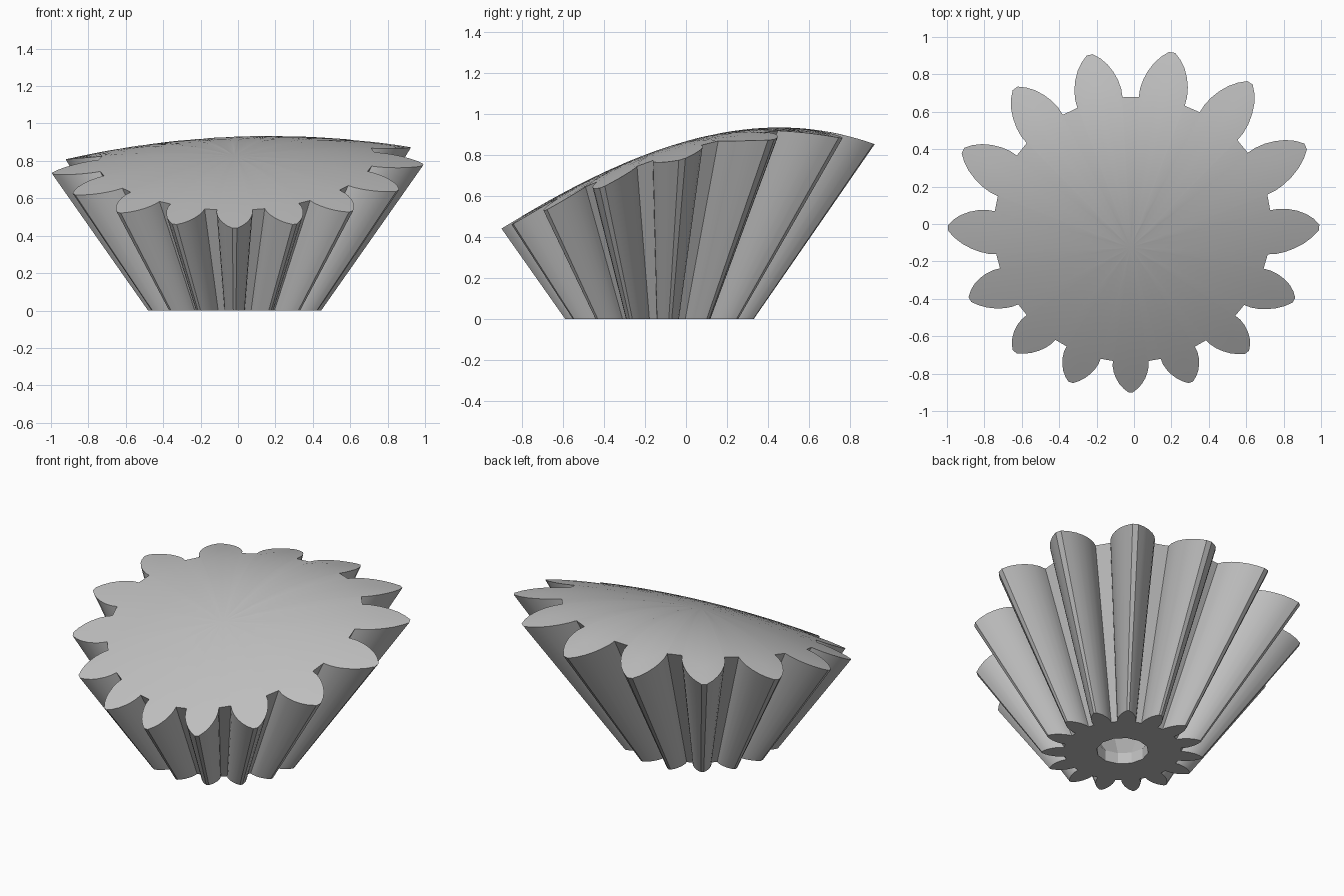
import bpy, bmesh, math

if "Cube" in bpy.data.objects:
    bpy.data.objects.remove(bpy.data.objects["Cube"])

TEETH = 15
CX, CY = -0.018, -0.125      # cone axis
APEX = 0.659                 # depth of the cone apex below the base
HOLE_SIDES = 12

# half tooth: (radius per unit of height above apex, half angle in degrees)
HALF = [(0.513, 8.9), (0.545, 8.6), (0.58, 7.7), (0.615, 6.4),
        (0.65, 4.75), (0.68, 2.9), (0.705, 0.9)]


def dome(x, y):
    """Height of the tilted, gently domed top."""
    return (0.865 + 0.0225 * x + 0.03 * x * y - 0.105 * x * x
            + 0.278 * y - 0.27 * y * y - 0.06 * y ** 3)


def tooth_directions():
    """Slopes of all cone lines, going once around the gear."""
    half = [(r, -a) for r, a in HALF] + [(r, a) for r, a in reversed(HALF)]
    dirs = []
    for i in range(TEETH):
        mid = -90 + i * 360 / TEETH
        for r, a in half:
            t = math.radians(mid + a)
            dirs.append((r * math.cos(t), r * math.sin(t)))
    return dirs


def top_height(dx, dy):
    """Height where a cone line meets the dome (bisection)."""
    lo, hi = 0.0, 1.3
    for _ in range(40):
        z = (lo + hi) / 2
        if dome(CX + dx * (z + APEX), CY + dy * (z + APEX)) > z:
            lo = z
        else:
            hi = z
    return lo


def bridge(bm, a, b):
    n = len(a)
    for i in range(n):
        j = (i + 1) % n
        bm.faces.new((a[i], a[j], b[j], b[i]))


def loop_edges(bm, ring):
    out = []
    for i, v in enumerate(ring):
        w = ring[(i + 1) % len(ring)]
        out.append(bm.edges.get((v, w)) or bm.edges.new((v, w)))
    return out


bm = bmesh.new()
dirs = tooth_directions()

# toothed cone flanks
bottom = [bm.verts.new((CX + dx * APEX, CY + dy * APEX, 0)) for dx, dy in dirs]
rim_xy = []
for dx, dy in dirs:
    z = top_height(dx, dy)
    rim_xy.append((dx * (z + APEX), dy * (z + APEX)))

# domed top in shrinking rings
rings = []
for t in (1.0, 0.85, 0.7, 0.55, 0.4, 0.25, 0.1):
    rings.append([bm.verts.new((CX + x * t, CY + y * t, dome(CX + x * t, CY + y * t)))
                  for x, y in rim_xy])
bridge(bm, bottom, rings[0])
for a, b in zip(rings, rings[1:]):
    bridge(bm, a, b)
centre = bm.verts.new((CX, CY, dome(CX, CY)))
last = rings[-1]
for i, v in enumerate(last):
    bm.faces.new((v, last[(i + 1) % len(last)], centre))

# shaft hole opening into a flared cavity
hole = []
for r, z in ((0.15, 0.0), (0.15, 0.07), (0.40, 0.45)):
    hole.append([bm.verts.new((CX + r * math.cos(2 * math.pi * k / HOLE_SIDES),
                               CY + r * math.sin(2 * math.pi * k / HOLE_SIDES), z))
                 for k in range(HOLE_SIDES)])
bridge(bm, hole[0], hole[1])
bridge(bm, hole[1], hole[2])
bm.faces.new(hole[2])

# flat base around the hole
bmesh.ops.triangle_fill(bm, edges=loop_edges(bm, bottom) + loop_edges(bm, hole[0]),
                        use_beauty=True, normal=(0, 0, -1))
bmesh.ops.recalc_face_normals(bm, faces=bm.faces[:])

mesh = bpy.data.meshes.new("bevel_gear")
bm.to_mesh(mesh)
bm.free()
gear = bpy.data.objects.new("bevel_gear", mesh)
bpy.context.collection.objects.link(gear)

grey = bpy.data.materials.new("light grey")
grey.diffuse_color = (0.52, 0.52, 0.52, 1)
grey.use_nodes = True
grey.node_tree.nodes["Principled BSDF"].inputs["Base Color"].default_value = grey.diffuse_color
mesh.materials.append(grey)

bpy.context.view_layer.objects.active = gear
gear.select_set(True)
bpy.ops.object.shade_smooth_by_angle(angle=math.radians(25))
